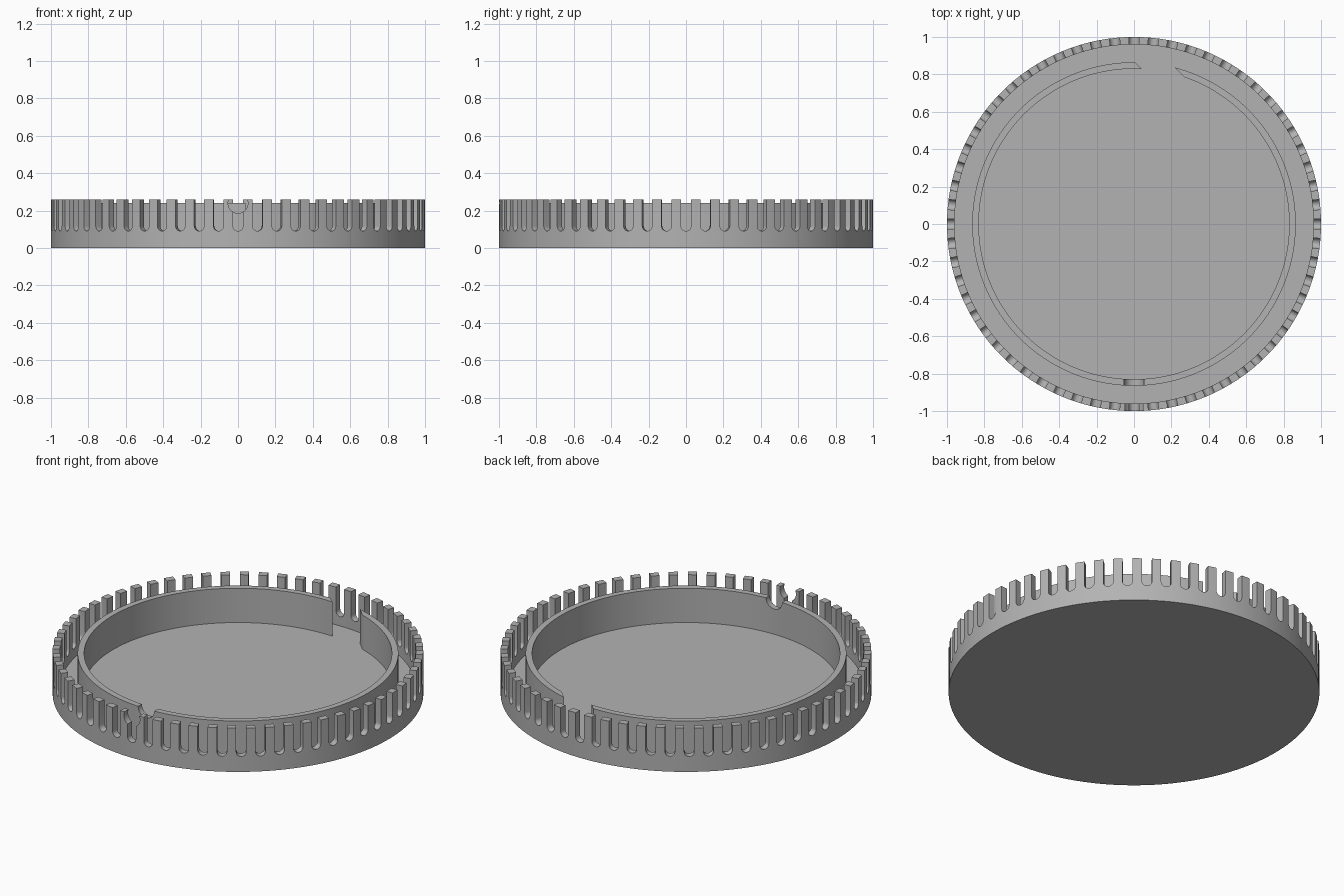
import bpy, bmesh
from math import cos, sin, pi, radians
from mathutils import Matrix

cube = bpy.data.objects.get("Cube")
if cube:
    bpy.data.objects.remove(cube)

SEGMENTS = 180
SLOTS = 60

grey = bpy.data.materials.new("plain grey")
grey.use_nodes = True
GREY = (0.45, 0.45, 0.45, 1)
grey.diffuse_color = GREY
grey.node_tree.nodes["Principled BSDF"].inputs["Base Color"].default_value = GREY


def finish(bm, name):
    """Turn a bmesh into a named object."""
    bmesh.ops.remove_doubles(bm, verts=bm.verts, dist=1e-5)
    bmesh.ops.recalc_face_normals(bm, faces=bm.faces)
    mesh = bpy.data.meshes.new(name)
    bm.to_mesh(mesh)
    bm.free()
    mesh.materials.append(grey)
    obj = bpy.data.objects.new(name, mesh)
    bpy.context.collection.objects.link(obj)
    return obj


def lathe(name, profile, closed):
    """Spin a radius/height profile around the z axis."""
    bm = bmesh.new()
    verts = [bm.verts.new((r, 0, z)) for r, z in profile]
    edges = [bm.edges.new(pair) for pair in zip(verts, verts[1:])]
    if closed:
        edges.append(bm.edges.new((verts[-1], verts[0])))
    bmesh.ops.spin(bm, geom=verts + edges, cent=(0, 0, 0), axis=(0, 0, 1),
                   angle=2 * pi, steps=SEGMENTS, use_merge=True)
    return finish(bm, name)


def add_prism(bm, outline, near, far, matrix):
    """Extrude a y/z outline along x from near to far, then place it."""
    ends = [[bm.verts.new(matrix @ Matrix.Translation((x, y, z)).translation)
             for y, z in outline] for x in (near, far)]
    bm.faces.new(ends[0])
    bm.faces.new(ends[1])
    n = len(outline)
    for i in range(n):
        j = (i + 1) % n
        bm.faces.new((ends[0][i], ends[0][j], ends[1][j], ends[1][i]))


def arc(radius, z, start, end, steps):
    angles = [start + (end - start) * i / steps for i in range(steps + 1)]
    return [(radius * cos(a), z + radius * sin(a)) for a in angles]


def cut(obj, cutter):
    """Subtract the cutter, keep the result and discard the cutter."""
    cutter.hide_render = True
    mod = obj.modifiers.new("cut", 'BOOLEAN')
    mod.operation = 'DIFFERENCE'
    mod.solver = 'EXACT'
    mod.object = cutter
    bpy.context.view_layer.update()
    result = bpy.data.meshes.new_from_object(
        obj.evaluated_get(bpy.context.evaluated_depsgraph_get()))
    obj.modifiers.clear()
    obj.data = result
    bpy.data.objects.remove(cutter)


# Shallow dish with an upright rim
dish = lathe("dish", [(0, 0), (1, 0), (1, 0.26), (0.96, 0.26),
                      (0.96, 0.036), (0, 0.036)], False)

# Lower ring standing inside the dish
inner_ring = lathe("inner_ring", [(0.83, 0.03), (0.865, 0.03),
                                  (0.865, 0.24), (0.83, 0.24)], True)

# Round-bottomed slots all around the rim
slot = arc(0.027, 0.118, pi, 2 * pi, 12) + [(0.027, 0.4), (-0.027, 0.4)]
bm = bmesh.new()
for i in range(SLOTS):
    add_prism(bm, slot, 0.92, 1.1, Matrix.Rotation(2 * pi * i / SLOTS, 4, 'Z'))
cut(dish, finish(bm, "slot_cutter"))

# Round notch at the front, through rim and ring
for part in (dish, inner_ring):
    bm = bmesh.new()
    add_prism(bm, arc(0.053, 0.239, 0, 2 * pi * 31 / 32, 31), 0.7, 1.1,
              Matrix.Rotation(radians(-90), 4, 'Z'))
    cut(part, finish(bm, "notch_cutter"))

# Slanted gap at the back of the ring
bm = bmesh.new()
gap = [(0.615, 0), (0.746, 0), (0.746, 0.4), (0.615, 0.4)]
add_prism(bm, gap, -0.75, -0.2, Matrix.Rotation(radians(-45), 4, 'Z'))
cut(inner_ring, finish(bm, "gap_cutter"))

# Smooth curved walls with crisp edges
bpy.ops.object.select_all(action='DESELECT')
for obj in (dish, inner_ring):
    obj.select_set(True)
bpy.context.view_layer.objects.active = dish
bpy.ops.object.shade_smooth_by_angle(angle=radians(30))
